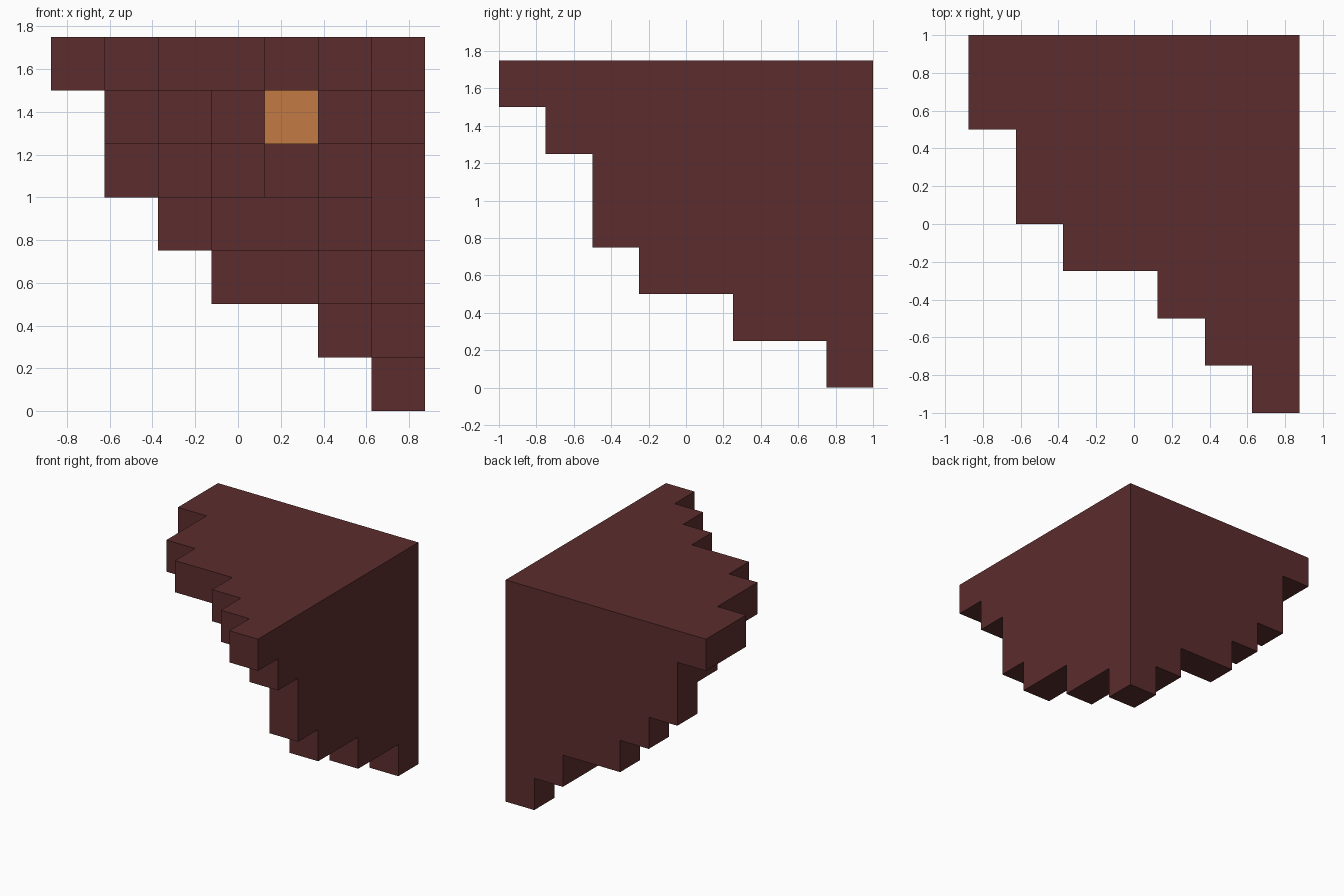
import bpy
import bmesh
from mathutils import Vector

if "Cube" in bpy.data.objects:
    bpy.data.objects.remove(bpy.data.objects["Cube"], do_unlink=True)

SIZE = 0.25
CORNER = Vector((0.875, 1.0, 1.75))

# Block depth from the back wall: one string per layer going down,
# one digit per column going away from the solid corner
LAYERS = ["8765542", "765432", "654321", "64221", "5311", "32", "1"]
ORE_BLOCK = (2, 4, 1)


def make_material(name, colour):
    mat = bpy.data.materials.new(name)
    mat.use_nodes = True
    mat.diffuse_color = (*colour, 1)
    mat.node_tree.nodes["Principled BSDF"].inputs["Base Color"].default_value = (*colour, 1)
    return mat


def add_side(bm, cell, axis, step, material):
    """Add one square side of a block, facing outward."""
    normal = Vector((0, 0, 0))
    normal[axis] = -step
    u, v = Vector((0, 0, 0)), Vector((0, 0, 0))
    u[(axis + 1) % 3] = 0.5
    v[(axis + 2) % 3] = 0.5
    middle = CORNER - (Vector(cell) + Vector((0.5, 0.5, 0.5))) * SIZE
    centre = middle + normal * SIZE / 2
    corners = [centre + (a * u + b * v) * SIZE
               for a, b in ((-1, -1), (1, -1), (1, 1), (-1, 1))]
    if step > 0:
        corners.reverse()
    face = bm.faces.new([bm.verts.new(p) for p in corners])
    face.material_index = material


# Occupied blocks, counted inward from the back top corner
blocks = {(col, row, layer)
          for layer, columns in enumerate(LAYERS)
          for col, depth in enumerate(columns)
          for row in range(int(depth))}

# Outer skin of the stepped corner, with one ore block
bm = bmesh.new()
for cell in sorted(blocks):
    for axis in range(3):
        for step in (-1, 1):
            neighbour = list(cell)
            neighbour[axis] += step
            if tuple(neighbour) not in blocks:
                add_side(bm, cell, axis, step, int(cell == ORE_BLOCK))

# Merge the flat areas into clean large faces
bmesh.ops.remove_doubles(bm, verts=bm.verts, dist=0.001)
bmesh.ops.dissolve_limit(bm, angle_limit=0.01, verts=bm.verts, edges=bm.edges,
                         delimit={'MATERIAL'})

mesh = bpy.data.meshes.new("stepped_corner")
bm.to_mesh(mesh)
bm.free()
mesh.materials.append(make_material("dark red stone", (0.107, 0.026, 0.027)))
mesh.materials.append(make_material("orange ore", (0.539, 0.195, 0.054)))
stepped_corner = bpy.data.objects.new("stepped_corner", mesh)
bpy.context.collection.objects.link(stepped_corner)
